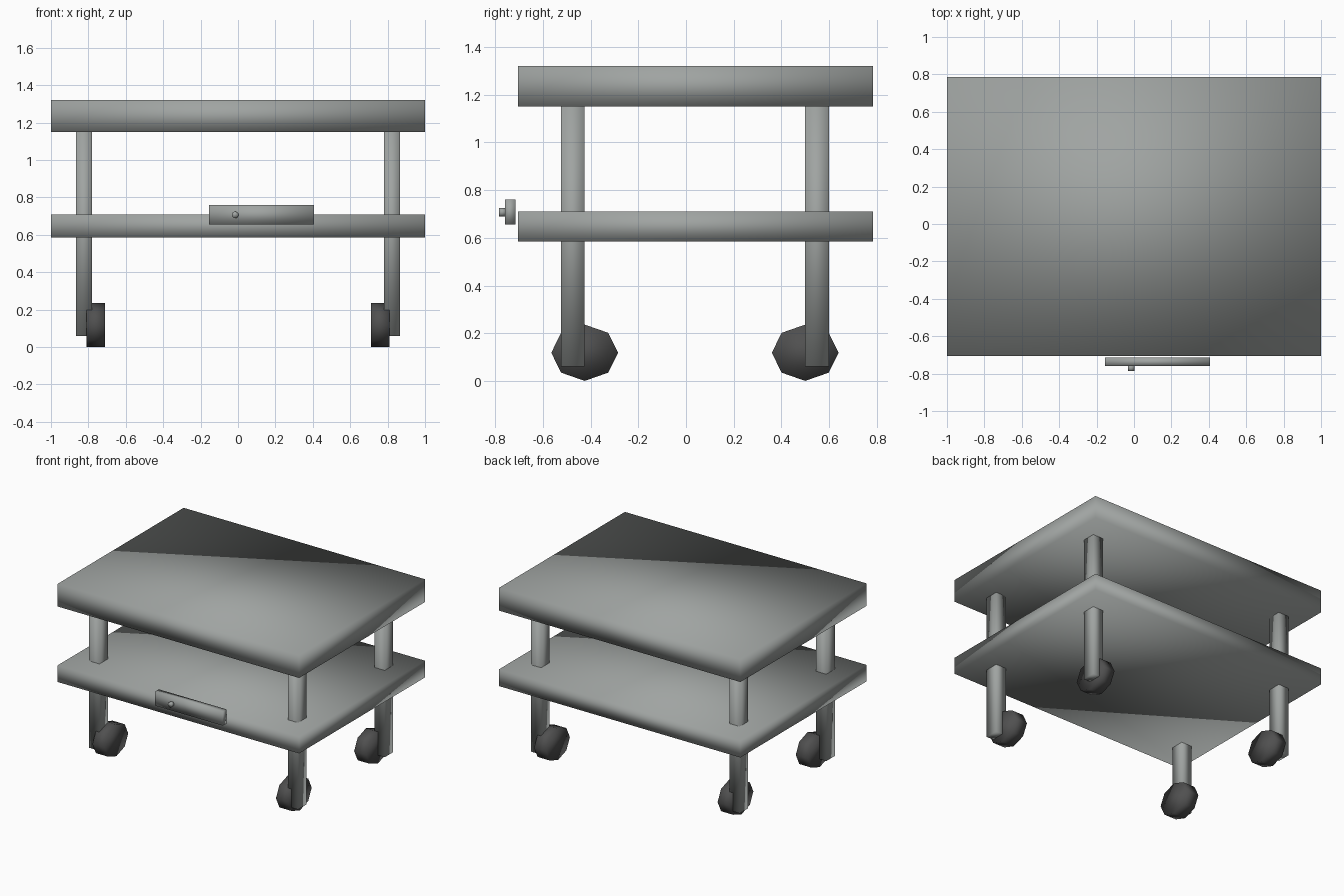
import bpy
import bmesh
from mathutils import Matrix

cube = bpy.data.objects.get("Cube")
if cube:
    bpy.data.objects.remove(cube, do_unlink=True)


def material(name, rgb):
    mat = bpy.data.materials.new(name)
    mat.use_nodes = True
    mat.diffuse_color = (*rgb, 1)
    mat.node_tree.nodes["Principled BSDF"].inputs["Base Color"].default_value = (*rgb, 1)
    return mat


grey = material("painted grey", (0.35, 0.37, 0.36))
rubber = material("dark rubber", (0.08, 0.08, 0.08))


def finish(name, bm, mat):
    mesh = bpy.data.meshes.new(name)
    for face in bm.faces:
        face.smooth = True
    bm.to_mesh(mesh)
    bm.free()
    mesh.materials.append(mat)
    obj = bpy.data.objects.new(name, mesh)
    bpy.context.collection.objects.link(obj)


def box(name, x, y, z, mat):
    """Softly shaded box from its (low, high) range on each axis."""
    bm = bmesh.new()
    bmesh.ops.create_cube(bm, size=1)
    ranges = (x, y, z)
    bmesh.ops.scale(bm, vec=[b - a for a, b in ranges], verts=bm.verts)
    bmesh.ops.translate(bm, vec=[(a + b) / 2 for a, b in ranges], verts=bm.verts)
    finish(name, bm, mat)


def disc(name, centre, radii, depth, sides, axis, mat):
    """Softly shaded prism lying along the x or y axis."""
    bm = bmesh.new()
    bmesh.ops.create_cone(bm, cap_ends=True, segments=sides,
                          radius1=1, radius2=1, depth=depth)
    bmesh.ops.scale(bm, vec=(*radii, 1), verts=bm.verts)
    turn = Matrix(((0, 0, 1), (1, 0, 0), (0, 1, 0)))
    if axis == "Y":
        turn = Matrix(((1, 0, 0), (0, 0, -1), (0, 1, 0)))
    bmesh.ops.transform(bm, matrix=Matrix.Translation(centre) @ turn.to_4x4(),
                        verts=bm.verts)
    finish(name, bm, mat)


# Table top and lower shelf
depth_range = (-0.705, 0.785)
box("table_top", (-1, 1), depth_range, (1.15, 1.32), grey)
box("lower_shelf", (-1, 1), depth_range, (0.585, 0.71), grey)

# Legs with a wheel on the inner side of each
for end, leg_y, wheel_y in (("front", -0.475, -0.425), ("back", 0.55, 0.5)):
    for side, s in (("left", 1), ("right", -1)):
        box(f"{end}_{side}_leg", sorted((s * 0.78, s * 0.865)),
            (leg_y - 0.05, leg_y + 0.05), (0.06, 1.16), grey)
        disc(f"{end}_{side}_wheel", (s * 0.76, wheel_y, 0.118),
             (0.14, 0.118), 0.1, 8, "X", rubber)

# Drawer front and its knob
box("drawer_front", (-0.155, 0.405), (-0.76, -0.715), (0.655, 0.76), grey)
disc("drawer_knob", (-0.015, -0.77, 0.707), (0.018, 0.018), 0.03, 12, "Y", grey)
